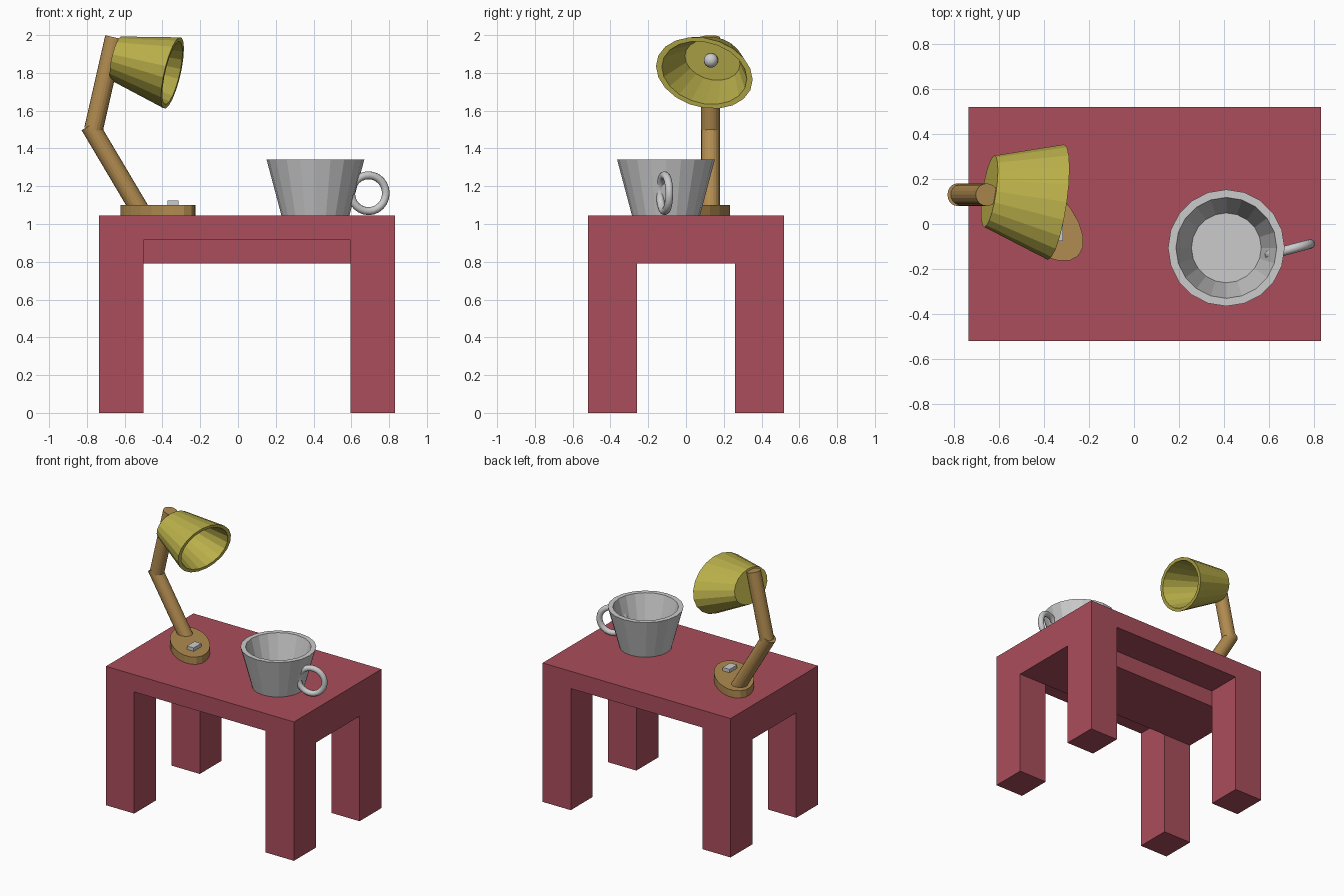
import bpy, bmesh, math
from mathutils import Vector

if "Cube" in bpy.data.objects:
    bpy.data.objects.remove(bpy.data.objects["Cube"])

SIDES = 20


def material(name, rgb):
    m = bpy.data.materials.new(name)
    m.diffuse_color = (*rgb, 1)
    m.use_nodes = True
    m.node_tree.nodes["Principled BSDF"].inputs["Base Color"].default_value = m.diffuse_color
    return m


RED = material("red_paint", (0.40, 0.075, 0.105))
WOOD = material("tan_wood", (0.44, 0.26, 0.08))
YELLOW = material("yellow_shade", (0.50, 0.44, 0.07))


def finish(name, bm, mat=None):
    bmesh.ops.recalc_face_normals(bm, faces=bm.faces)
    me = bpy.data.meshes.new(name)
    bm.to_mesh(me)
    bm.free()
    ob = bpy.data.objects.new(name, me)
    bpy.context.collection.objects.link(ob)
    if mat:
        me.materials.append(mat)
    return ob


def box(name, lo, hi, mat=None):
    lo, hi = Vector(lo), Vector(hi)
    bm = bmesh.new()
    bmesh.ops.create_cube(bm, size=1)
    bmesh.ops.scale(bm, vec=hi - lo, verts=bm.verts)
    bmesh.ops.translate(bm, vec=(lo + hi) / 2, verts=bm.verts)
    return finish(name, bm, mat)


def loft(name, rings, u, v, mat=None, sides=SIDES):
    """Skin elliptical rings (centre, scale) spanned by u and v; cap both ends."""
    bm = bmesh.new()
    u, v = Vector(u), Vector(v)
    loops = []
    for c, k in rings:
        angles = [2 * math.pi * i / sides for i in range(sides)]
        loops.append([bm.verts.new(Vector(c) + k * (math.cos(a) * u + math.sin(a) * v))
                      for a in angles])
    for a, b in zip(loops, loops[1:]):
        for i in range(sides):
            j = (i + 1) % sides
            bm.faces.new((a[i], a[j], b[j], b[i]))
    bm.faces.new(loops[0])
    bm.faces.new(loops[-1])
    return finish(name, bm, mat)


def rod(name, p, q, r, mat):
    d = (Vector(q) - Vector(p)).normalized()
    u = Vector((0, 1, 0))
    return loft(name, [(p, 1), (q, 1)], u * r, d.cross(u) * r, mat)


# Table: top, recessed central beam, four corner legs
X0, X1, Y, TOP = -0.735, 0.83, 0.52, 1.045
LX, LY = 0.235, 0.26
box("table_top", (X0, -Y, 0.915), (X1, Y, TOP), RED)
box("table_beam", (X0, -LY, 0.79), (X1, LY, 0.915), RED)
for side, x in (("left", X0), ("right", X1 - LX)):
    for end, y in (("front", -Y), ("back", Y - LY)):
        box(f"{end}_{side}_leg", (x, y, 0), (x + LX, y + LY, 0.915), RED)

# Lamp base: oval disc lying diagonally
s = math.sqrt(0.5)
loft("lamp_base", [((-0.424, 0.035, TOP), 1), ((-0.424, 0.035, 1.10), 1)],
     (0.25 * s, -0.25 * s, 0), (0.132 * s, 0.132 * s, 0), WOOD)
box("lamp_switch", (-0.373, -0.075, 1.09), (-0.316, 0.015, 1.125))

# Lamp arms
rod("lower_arm", (-0.52, 0.13, 1.075), (-0.785, 0.13, 1.522), 0.05, WOOD)
rod("upper_arm", (-0.765, 0.13, 1.50), (-0.654, 0.13, 1.988), 0.05, WOOD)

# Lamp shade: hollow oval cone with a closed back
back, mouth = Vector((-0.642, 0.145, 1.876)), Vector((-0.347, 0.097, 1.80))
profile = [(0, 0.62), (1, 1), (1, 0.88), (0.1, 0.57)]
loft("lamp_shade", [(back.lerp(mouth, t), k) for t, k in profile],
     (0.036, 0.256, -0.036), (0.049, 0, 0.186), YELLOW)

# Bulb
bm = bmesh.new()
bmesh.ops.create_uvsphere(bm, u_segments=16, v_segments=10, radius=0.038)
bulb = finish("lamp_bulb", bm)
bulb.location = (-0.585, 0.132, 1.866)
bulb.data.shade_smooth()

# Cup: hollow tapered bowl
cup = [(TOP, 0.18), (1.342, 0.259), (1.342, 0.224), (1.085, 0.155)]
loft("cup", [((0.41, -0.106, z), r) for z, r in cup], (1, 0, 0), (0, 1, 0))

# Cup handle: upright ring through the cup wall
bpy.ops.mesh.primitive_torus_add(
    major_segments=24, minor_segments=12, major_radius=0.095, minor_radius=0.021,
    location=(0.691, -0.113, 1.163), rotation=(math.pi / 2, 0, math.radians(15)))
handle = bpy.context.object
handle.name = "cup_handle"
handle.data.shade_smooth()
